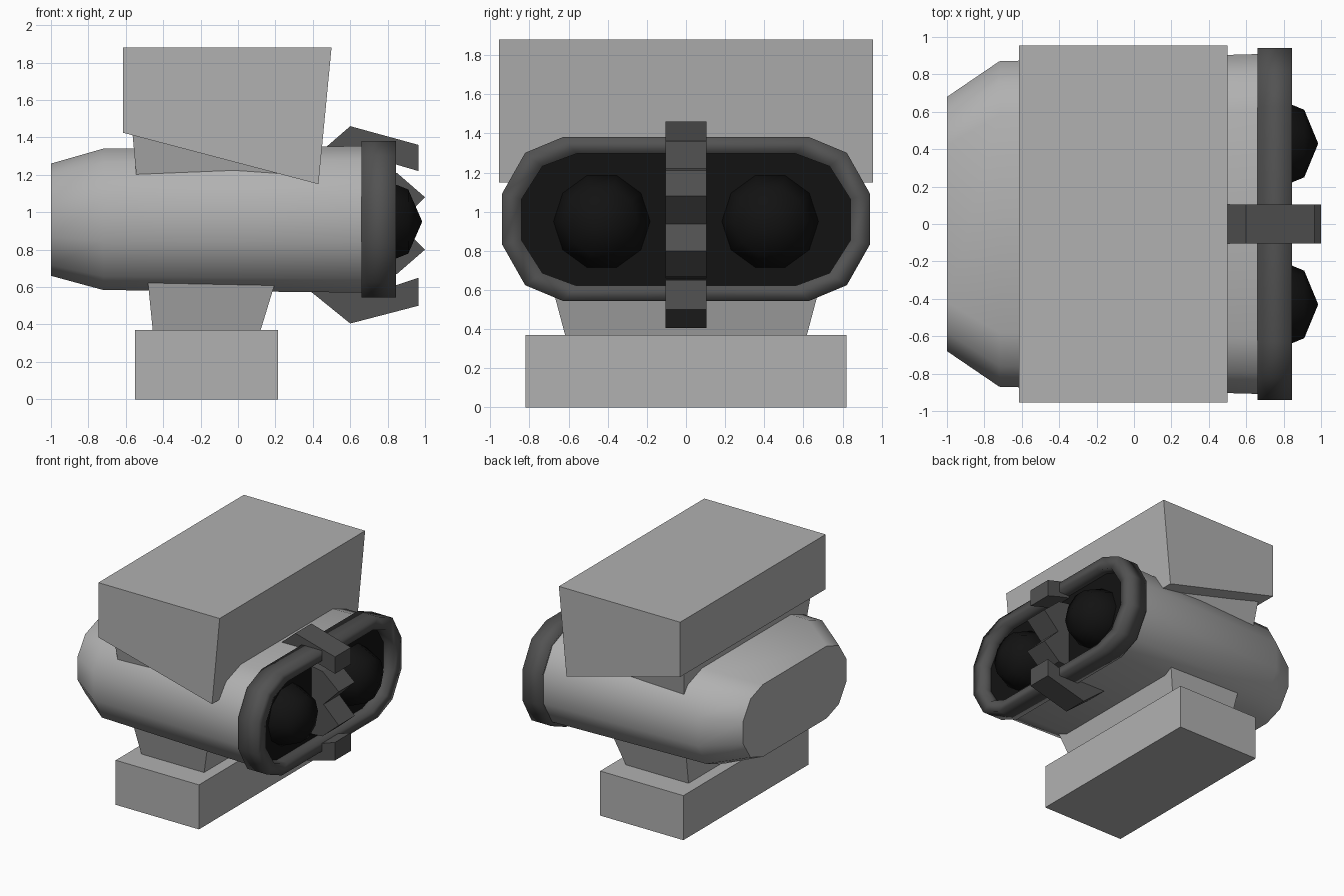
import bpy, bmesh, math
from mathutils import Matrix

if "Cube" in bpy.data.objects:
    bpy.data.objects.remove(bpy.data.objects["Cube"])


def material(name, v):
    m = bpy.data.materials.new(name)
    m.diffuse_color = (v, v, v, 1)
    m.use_nodes = True
    m.node_tree.nodes["Principled BSDF"].inputs["Base Color"].default_value = m.diffuse_color
    return m


GREY = material("light grey", 0.44)
DARK = material("dark grey", 0.085)
BLACK = material("black", 0.006)


def finish(name, bm, mat, angle=None):
    bmesh.ops.recalc_face_normals(bm, faces=bm.faces[:])
    me = bpy.data.meshes.new(name)
    bm.to_mesh(me)
    bm.free()
    me.materials.append(mat)
    if angle is not None:
        for p in me.polygons:
            p.use_smooth = True
        me.set_sharp_from_angle(angle=math.radians(angle))
    ob = bpy.data.objects.new(name, me)
    bpy.context.collection.objects.link(ob)
    return ob


def section(x, c, ry, rz, zc):
    """Faceted stadium in the YZ plane, five segments per rounded end."""
    pts = []
    for side in (1, -1):
        for i in range(6):
            a = math.radians(90 - 36 * i)
            pts.append((x, side * (c + ry * math.cos(a)), zc + side * rz * math.sin(a)))
    return pts


def loft(name, sections, mat, angle, closed=False):
    bm = bmesh.new()
    rings = [[bm.verts.new(p) for p in section(*s)] for s in sections]
    pairs = list(zip(rings, rings[1:]))
    if closed:
        pairs.append((rings[-1], rings[0]))
    else:
        bm.faces.new(rings[0])
        if len(rings) > 1:
            bm.faces.new(rings[-1])
    for a, b in pairs:
        n = len(a)
        for i in range(n):
            j = (i + 1) % n
            bm.faces.new((a[i], a[j], b[j], b[i]))
    return finish(name, bm, mat, angle)


def extrude(name, profile, half, mat, half_low=None, angle=None):
    """XZ profile extruded along Y; half_low narrows or widens its lowest points."""
    bm = bmesh.new()
    zmid = sum(p[1] for p in profile) / len(profile)
    sides = []
    for s in (-1, 1):
        sides.append([bm.verts.new((x, s * (half_low if half_low and z < zmid else half), z))
                      for x, z in profile])
    a, b = sides
    bm.faces.new(a)
    bm.faces.new(b)
    n = len(a)
    for i in range(n):
        j = (i + 1) % n
        bm.faces.new((a[i], a[j], b[j], b[i]))
    return finish(name, bm, mat, angle)


# Pod body with tapered rear
loft("body", [(-1.0, 0.42, 0.273, 0.30, 0.96),
              (-0.72, 0.58, 0.305, 0.378, 0.962),
              (0.70, 0.61, 0.315, 0.392, 0.962)], GREY, 45)

# Front rim and the black panel inside it
loft("rim", [(0.66, 0.63, 0.326, 0.418, 0.9625),
             (0.845, 0.63, 0.326, 0.418, 0.9625),
             (0.845, 0.56, 0.295, 0.337, 0.959),
             (0.70, 0.56, 0.295, 0.337, 0.959)], DARK, 180, closed=True)
loft("lens_panel", [(0.69, 0.57, 0.30, 0.345, 0.959),
                    (0.75, 0.57, 0.30, 0.345, 0.959)], BLACK, 45)

# Two lenses, poles pointing along X
for side, label in ((1, "left"), (-1, "right")):
    bm = bmesh.new()
    bmesh.ops.create_uvsphere(bm, u_segments=10, v_segments=4, radius=0.255)
    bmesh.ops.transform(bm, verts=bm.verts[:], matrix=Matrix.Translation((0.73, side * 0.43, 0.95))
                        @ Matrix.Rotation(math.pi / 2, 4, 'Y'))
    finish("lens_" + label, bm, BLACK, 60)

# Central bracket: upper and lower claws, zigzag divider
extrude("upper_claw", [(0.45, 1.33), (0.60, 1.46), (0.965, 1.36), (0.965, 1.22),
                       (0.845, 1.255), (0.70, 1.29)], 0.105, DARK, angle=40)
extrude("lower_claw", [(0.39, 0.575), (0.60, 0.405), (0.965, 0.50), (0.965, 0.65),
                       (0.845, 0.61), (0.70, 0.60)], 0.105, DARK, angle=40)
extrude("divider", [(0.72, 1.23), (0.85, 1.21), (1.0, 1.08), (0.86, 0.938),
                    (1.0, 0.80), (0.85, 0.67), (0.72, 0.66)], 0.105, DARK)

# Top block and its neck
extrude("top_block", [(-0.615, 1.88), (0.50, 1.88), (0.43, 1.15), (-0.615, 1.425)],
        0.955, GREY)
extrude("top_neck", [(-0.567, 1.45), (0.42, 1.20), (0.40, 1.05), (-0.53, 1.05)],
        0.84, GREY, half_low=0.78)

# Base block and its neck
extrude("base", [(-0.55, 0), (0.215, 0), (0.215, 0.37), (-0.55, 0.37)], 0.82, GREY)
extrude("base_neck", [(-0.455, 0.36), (0.118, 0.36), (0.21, 0.66), (-0.485, 0.66)],
        0.695, GREY, half_low=0.615)
